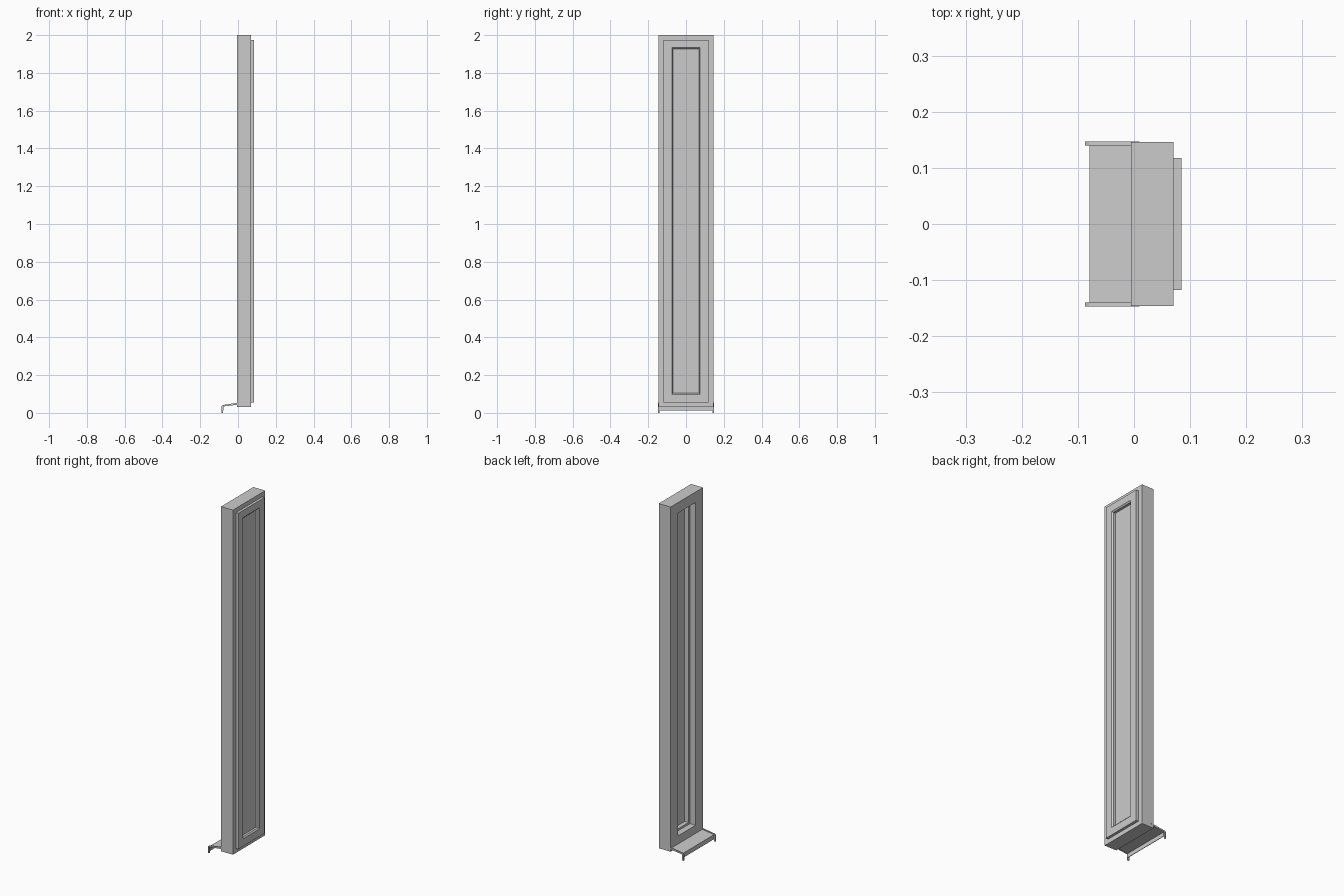
import bpy
import bmesh

cube = bpy.data.objects.get("Cube")
if cube:
    bpy.data.objects.remove(cube, do_unlink=True)

grey = bpy.data.materials.new("plain_grey")
grey.use_nodes = True
colour = (0.6, 0.6, 0.6, 1)
grey.diffuse_color = colour
grey.node_tree.nodes["Principled BSDF"].inputs["Base Color"].default_value = colour


def finish(name, bm):
    bmesh.ops.recalc_face_normals(bm, faces=bm.faces)
    mesh = bpy.data.meshes.new(name)
    bm.to_mesh(mesh)
    bm.free()
    mesh.materials.append(grey)
    obj = bpy.data.objects.new(name, mesh)
    bpy.context.collection.objects.link(obj)
    return obj


def frame(name, section):
    """Sweep a closed section of (x, half width, bottom, top) round a rectangle."""
    bm = bmesh.new()
    rings = []
    for x, w, low, high in section:
        corners = ((-w, low), (w, low), (w, high), (-w, high))
        rings.append([bm.verts.new((x, y, z)) for y, z in corners])
    for a, b in zip(rings, rings[1:] + rings[:1]):
        for i in range(4):
            j = (i + 1) % 4
            bm.faces.new((a[i], a[j], b[j], b[i]))
    return finish(name, bm)


def extrude_profile(name, points, y0, y1):
    """Extrude a closed x-z profile along y."""
    bm = bmesh.new()
    face = bm.faces.new([bm.verts.new((x, y0, z)) for x, z in points])
    side = bmesh.ops.extrude_face_region(bm, geom=[face])["geom"]
    verts = [v for v in side if isinstance(v, bmesh.types.BMVert)]
    bmesh.ops.translate(bm, verts=verts, vec=(0, y1 - y0, 0))
    return finish(name, bm)


def box(name, x0, x1, w, z0, z1):
    return extrude_profile(name, [(x0, z0), (x1, z0), (x1, z1), (x0, z1)], -w, w)


# Fixed outer frame
frame("outer_frame", [
    (-0.005, 0.146, 0.03, 2.0), (0.07, 0.146, 0.03, 2.0),
    (0.07, 0.105, 0.07, 1.96), (0.03, 0.105, 0.07, 1.96),
    (0.03, 0.08, 0.095, 1.94), (-0.005, 0.08, 0.095, 1.94)])

# Opening sash with a chamfered inner edge
frame("sash", [
    (0.032, 0.103, 0.072, 1.958), (0.07, 0.103, 0.072, 1.958),
    (0.07, 0.118, 0.055, 1.975), (0.085, 0.118, 0.055, 1.975),
    (0.085, 0.074, 0.098, 1.934), (0.079, 0.068, 0.105, 1.927),
    (0.032, 0.068, 0.105, 1.927)])

# Glazing
box("glass", 0.056, 0.066, 0.07, 0.103, 1.929)

# Sloping outside sill sheet with a turned-down lip
extrude_profile("sill_sheet", [
    (0.008, 0.05), (-0.079, 0.038), (-0.079, 0.012), (-0.076, 0.012),
    (-0.076, 0.035), (0.008, 0.046)], -0.142, 0.142)

# Sill end caps
for name, side in (("left_sill_cap", 1), ("right_sill_cap", -1)):
    extrude_profile(name, [
        (0.01, 0.055), (-0.08, 0.042), (-0.087, 0.036), (-0.087, 0),
        (-0.079, 0), (-0.079, 0.034), (0.01, 0.045)], side * 0.14, side * 0.147)
